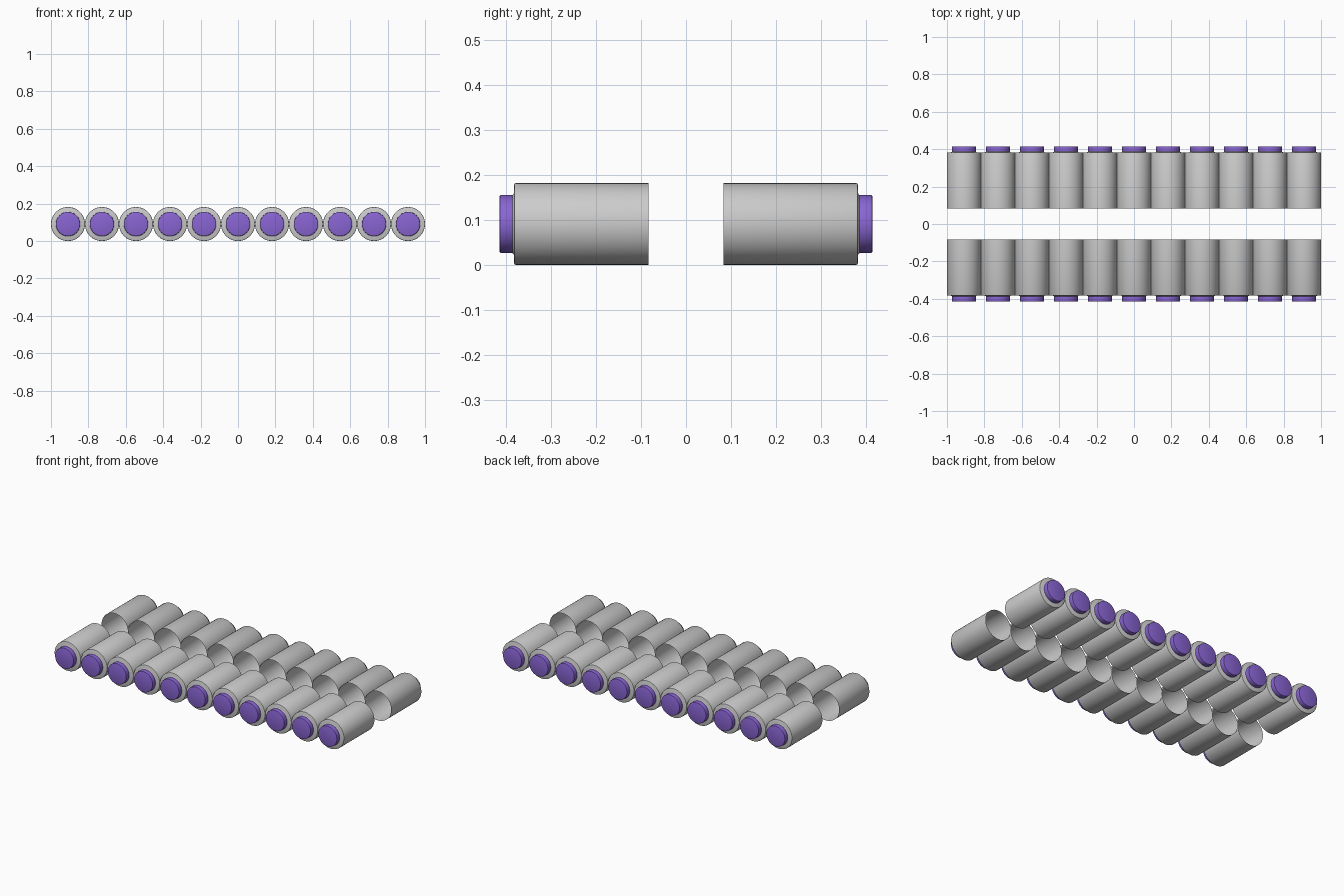
import bpy, bmesh, math

if "Cube" in bpy.data.objects:
    bpy.data.objects.remove(bpy.data.objects["Cube"])

COUNT = 11
R = 1 / COUNT          # tube radius, tubes touch side by side
SEG = 48

purple = bpy.data.materials.new("purple")
purple.diffuse_color = (0.25, 0.13, 0.65, 1)
purple.use_nodes = True
purple.node_tree.nodes["Principled BSDF"].inputs["Base Color"].default_value = purple.diffuse_color


def lathe(name, profile, x, side, material=None):
    """Spin (radius, distance from centre) points about an axis along y."""
    bm = bmesh.new()
    rings = []
    for r, d in profile:
        if r == 0:
            rings.append([bm.verts.new((x, side * d, R))])
            continue
        rings.append([bm.verts.new((x + r * math.cos(2 * math.pi * i / SEG),
                                    side * d,
                                    R + r * math.sin(2 * math.pi * i / SEG)))
                      for i in range(SEG)])
    for a, b in zip(rings, rings[1:]):
        for i in range(SEG):
            j = (i + 1) % SEG
            if len(b) == 1:
                f = (a[i], a[j], b[0])
            else:
                f = (a[i], a[j], b[j], b[i])
            bm.faces.new(f if side < 0 else f[::-1])
    mesh = bpy.data.meshes.new(name)
    bm.to_mesh(mesh)
    bm.free()
    obj = bpy.data.objects.new(name, mesh)
    bpy.context.collection.objects.link(obj)
    if material:
        mesh.materials.append(material)
    bpy.ops.object.select_all(action='DESELECT')
    obj.select_set(True)
    bpy.context.view_layer.objects.active = obj
    bpy.ops.object.shade_smooth_by_angle(angle=math.radians(35))


# Open-ended tube with a rounded outer rim and a small collar round the button
tube = [(R, 0.083), (R, 0.379), (R - 0.001, 0.3815), (R - 0.004, 0.383),
        (0.070, 0.383), (0.067, 0.384), (0.064, 0.387)]
# Button with softened edge
button = [(0.064, 0.385), (0.0645, 0.387), (0.0645, 0.412),
          (0.0637, 0.4142), (0.0615, 0.415), (0, 0.415)]

# Two facing rows
for side, row in ((-1, "front"), (1, "back")):
    for k in range(COUNT):
        x = (2 * k + 1) * R - 1
        lathe(f"{row}_tube_{k + 1}", tube, x, side)
        lathe(f"{row}_button_{k + 1}", button, x, side, purple)
